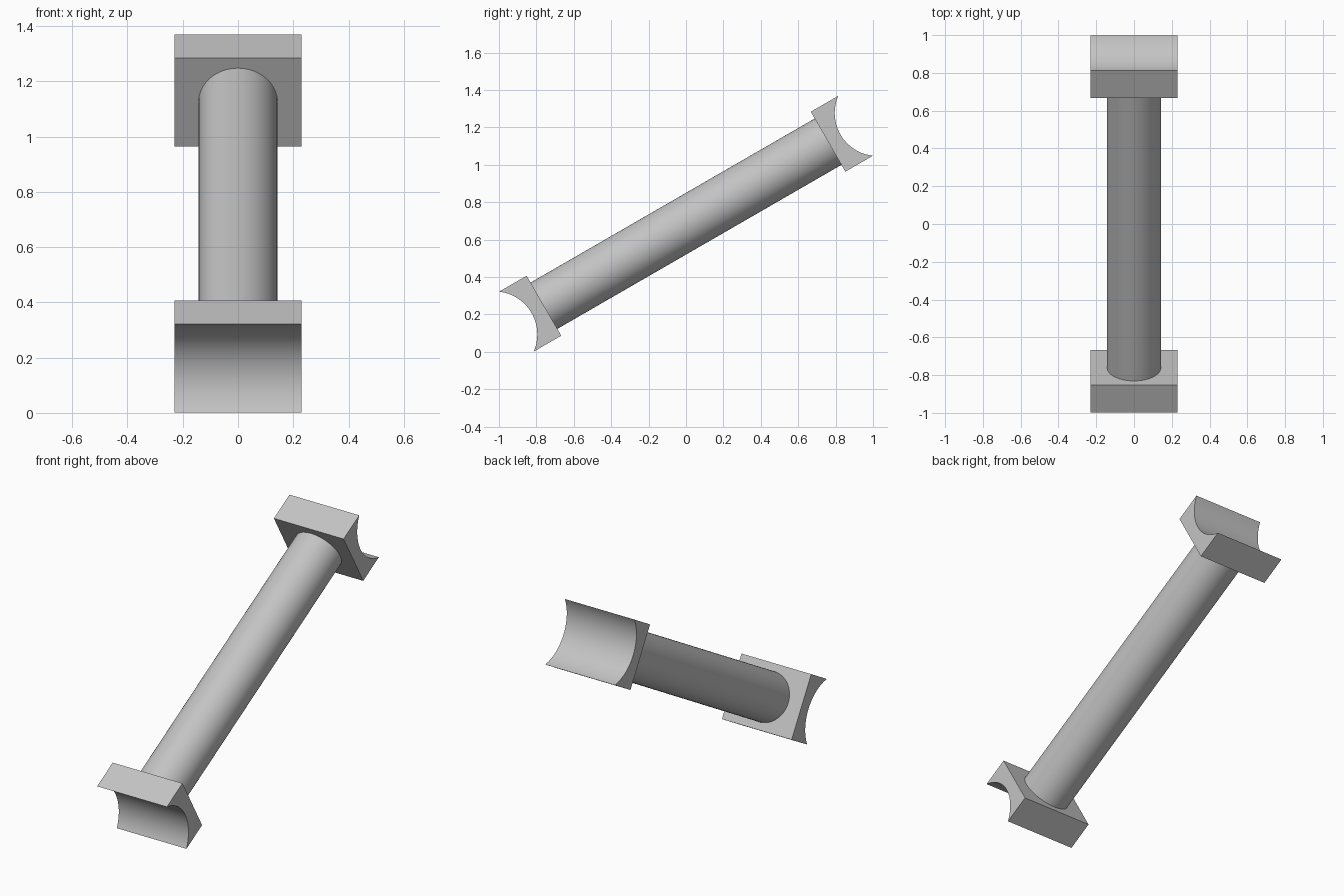
import bpy, bmesh
from math import radians, sin, cos, asin
from mathutils import Matrix

if "Cube" in bpy.data.objects:
    bpy.data.objects.remove(bpy.data.objects["Cube"], do_unlink=True)

TIP = 1.047        # distance from centre to saddle tips, along the strut
INNER = 0.877      # distance from centre to inner block face
HALF_H = 0.185     # half height of an end block
HALF_W = 0.23      # half width of an end block
GROOVE_R = 0.23    # radius of the concave end
ROD_R = 0.143
TILT = Matrix.Translation((0, 0, 0.685)) @ Matrix.Rotation(radians(30), 4, 'X')

grey = bpy.data.materials.new("light_grey")
grey.use_nodes = True
colour = (0.55, 0.55, 0.55, 1)
grey.diffuse_color = colour
grey.node_tree.nodes["Principled BSDF"].inputs["Base Color"].default_value = colour


def finish(name, bm):
    bmesh.ops.recalc_face_normals(bm, faces=bm.faces)
    bm.transform(TILT)
    mesh = bpy.data.meshes.new(name)
    bm.to_mesh(mesh)
    bm.free()
    mesh.materials.append(grey)
    obj = bpy.data.objects.new(name, mesh)
    bpy.context.collection.objects.link(obj)
    bpy.ops.object.select_all(action='DESELECT')
    obj.select_set(True)
    bpy.context.view_layer.objects.active = obj
    bpy.ops.object.shade_smooth_by_angle(angle=radians(30))


def saddle_block(name, side):
    # Side profile: flat inner face, concave arc outside, extruded across x
    half = asin(HALF_H / GROOVE_R)
    centre = TIP + GROOVE_R * cos(half)
    steps = 32
    angles = [half * (1 - 2 * i / steps) for i in range(steps + 1)]
    profile = [(INNER, -HALF_H), (INNER, HALF_H)]
    profile += [(centre - GROOVE_R * cos(a), GROOVE_R * sin(a)) for a in angles]
    bm = bmesh.new()
    face = bm.faces.new([bm.verts.new((-HALF_W, side * y, z)) for y, z in profile])
    new = bmesh.ops.extrude_face_region(bm, geom=[face])["geom"]
    verts = [v for v in new if isinstance(v, bmesh.types.BMVert)]
    bmesh.ops.translate(bm, verts=verts, vec=(2 * HALF_W, 0, 0))
    finish(name, bm)


# Round rod between the two blocks
rod = bmesh.new()
bmesh.ops.create_cone(rod, cap_ends=True, segments=64, radius1=ROD_R, radius2=ROD_R,
                      depth=2 * INNER + 0.02, matrix=Matrix.Rotation(radians(90), 4, 'X'))
finish("rod", rod)

saddle_block("lower_saddle_block", -1)
saddle_block("upper_saddle_block", 1)
